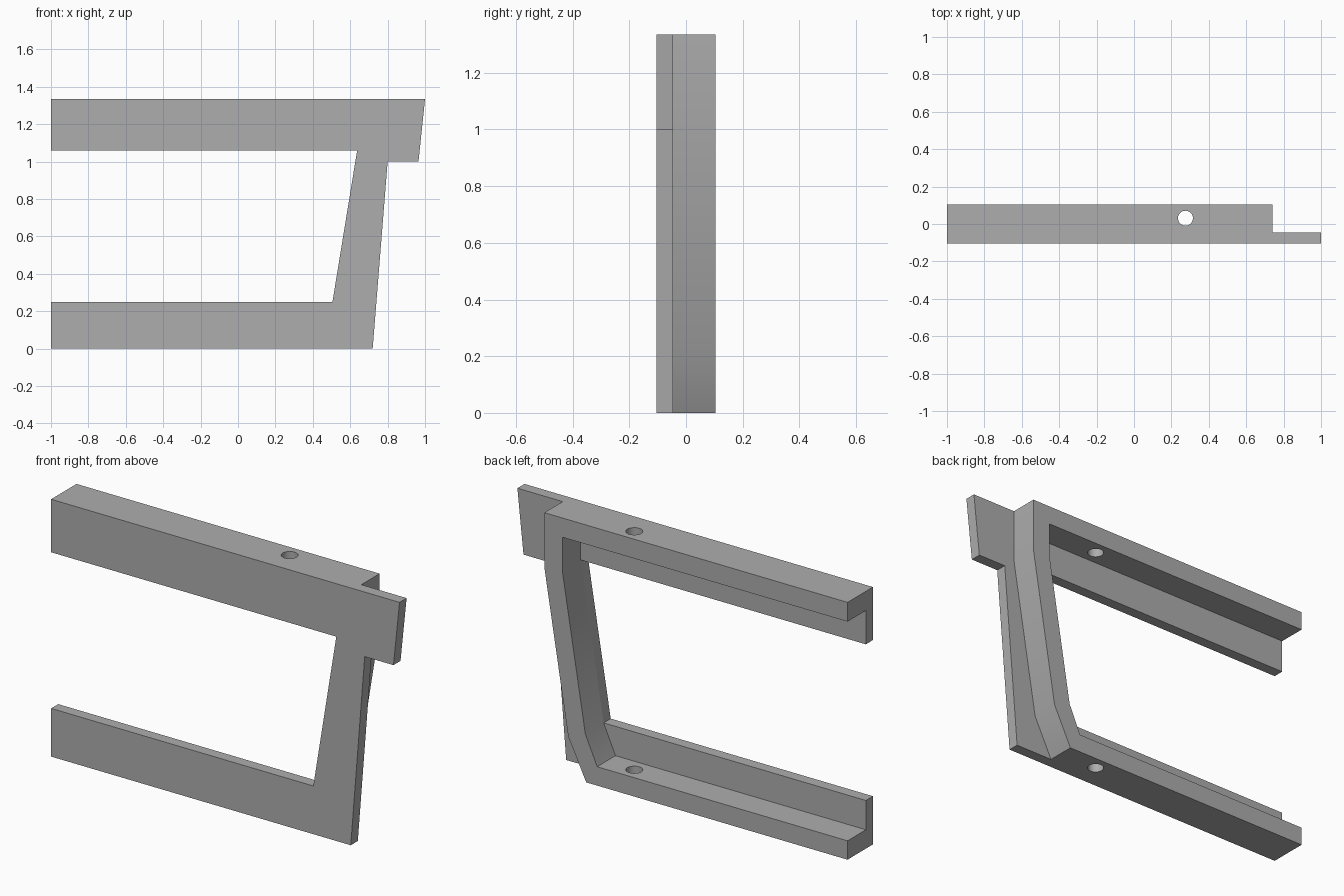
import bpy
import bmesh
import math

cube = bpy.data.objects.get("Cube")
if cube:
    bpy.data.objects.remove(cube, do_unlink=True)

grey = bpy.data.materials.new("plain grey")
grey.use_nodes = True
colour = (0.42, 0.42, 0.42, 1)
grey.diffuse_color = colour
grey.node_tree.nodes["Principled BSDF"].inputs["Base Color"].default_value = colour

FRONT, STEP, BACK = -0.104, -0.046, 0.104
TOP = 1.335


def extrude_profile(name, points, y0, y1):
    """Extrude an x-z outline from y0 to y1."""
    bm = bmesh.new()
    face = bm.faces.new([bm.verts.new((x, y0, z)) for x, z in points])
    moved = bmesh.ops.extrude_face_region(bm, geom=[face])["geom"]
    bmesh.ops.translate(bm, vec=(0, y1 - y0, 0),
                        verts=[v for v in moved if isinstance(v, bmesh.types.BMVert)])
    bmesh.ops.recalc_face_normals(bm, faces=bm.faces)
    mesh = bpy.data.meshes.new(name)
    bm.to_mesh(mesh)
    bm.free()
    mesh.materials.append(grey)
    obj = bpy.data.objects.new(name, mesh)
    bpy.context.collection.objects.link(obj)
    return obj


def apply_boolean(target, tool, operation):
    """Combine the tool into the target and remove the tool."""
    bpy.context.view_layer.objects.active = target
    mod = target.modifiers.new(operation.lower(), 'BOOLEAN')
    mod.operation = operation
    mod.solver = 'EXACT'
    mod.object = tool
    bpy.ops.object.modifier_apply(modifier=mod.name)
    bpy.data.objects.remove(tool, do_unlink=True)


# Front plate: wide C outline with a tab at the upper corner
bracket = extrude_profile("bracket_frame", [
    (-1, 0), (0.72, 0), (0.8, 1.0), (0.965, 1.0), (1, TOP), (-1, TOP),
    (-1, 1.06), (0.637, 1.06), (0.505, 0.25), (-1, 0.25)], FRONT, STEP)

# Rear flange: thin C-shaped strip following the opening
flange = extrude_profile("rear_flange", [
    (-1, 0), (0.5, 0), (0.603, 0.21), (0.74, 1.05), (0.74, TOP), (-1, TOP),
    (-1, 1.235), (0.637, 1.235), (0.637, 1.06), (0.505, 0.25),
    (0.437, 0.098), (-1, 0.098)], STEP, BACK)
apply_boolean(bracket, flange, 'UNION')

# Screw hole through the upper and lower flange
bpy.ops.mesh.primitive_cylinder_add(vertices=32, radius=0.04, depth=2,
                                    location=(0.275, 0.031, TOP / 2))
drill = bpy.context.object
drill.name = "hole_cutter"
drill.hide_render = True
drill.data.materials.append(grey)
apply_boolean(bracket, drill, 'DIFFERENCE')

# Soft shading over the shallow bends and in the holes
bpy.ops.object.select_all(action='DESELECT')
bracket.select_set(True)
bpy.context.view_layer.objects.active = bracket
bpy.ops.object.shade_smooth_by_angle(angle=math.radians(30))
